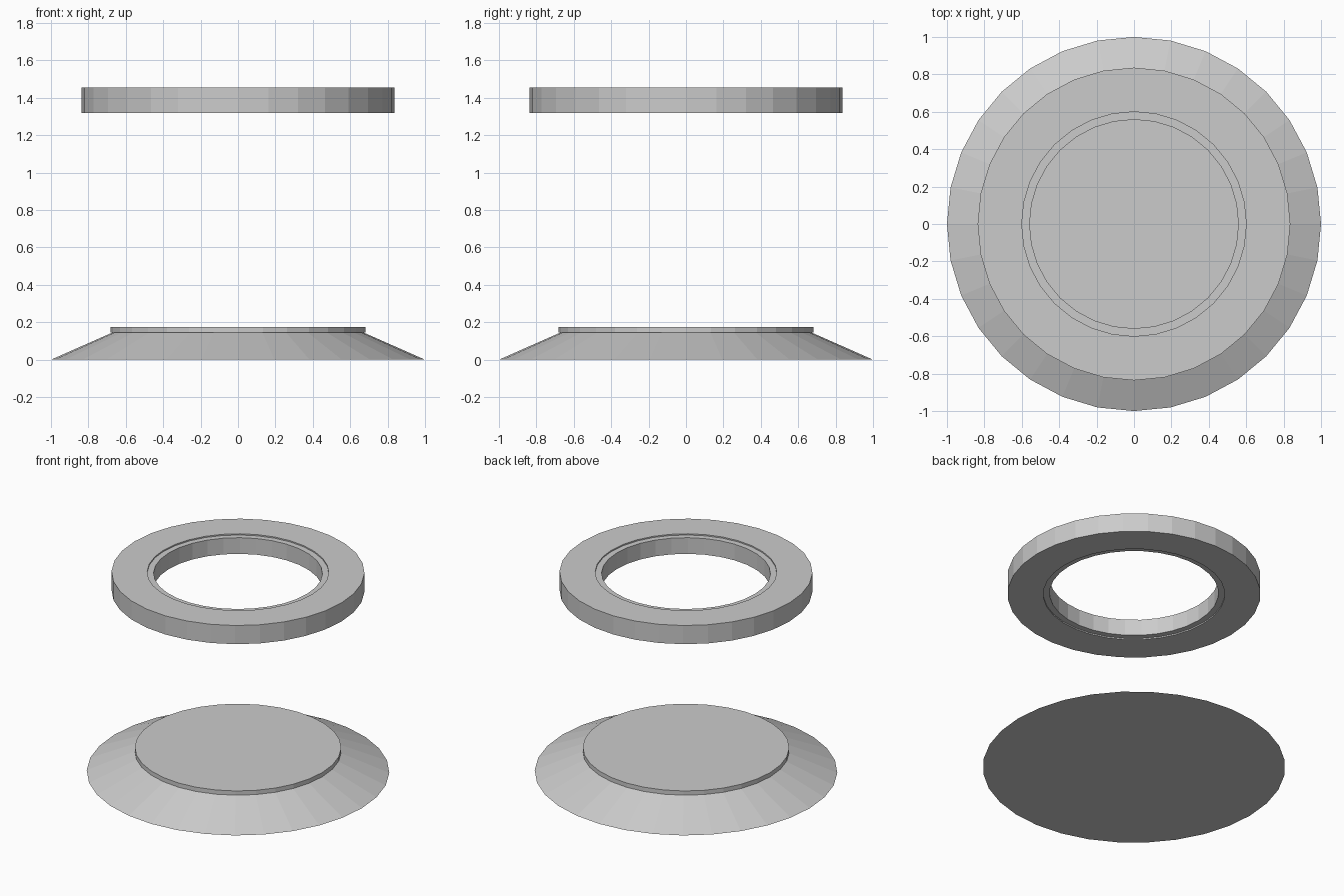
import bpy
import bmesh
from math import cos, sin, tau

SIDES = 32

cube = bpy.data.objects.get("Cube")
if cube:
    bpy.data.objects.remove(cube, do_unlink=True)

grey = bpy.data.materials.new("plain_grey")
grey.use_nodes = True
grey.diffuse_color = (0.6, 0.6, 0.6, 1)
grey.node_tree.nodes["Principled BSDF"].inputs["Base Color"].default_value = grey.diffuse_color


def lathe(name, profile, closed=False):
    """Turn a (radius, height) profile about z; open profiles get end caps."""
    bm = bmesh.new()
    rings = [[bm.verts.new((r * cos(tau * i / SIDES), r * sin(tau * i / SIDES), z))
              for i in range(SIDES)] for r, z in profile]
    pairs = list(zip(rings, rings[1:]))
    if closed:
        pairs.append((rings[-1], rings[0]))
    else:
        bm.faces.new(rings[0])
        bm.faces.new(rings[-1])
    for a, b in pairs:
        for i in range(SIDES):
            j = (i + 1) % SIDES
            bm.faces.new((a[i], a[j], b[j], b[i]))
    bmesh.ops.recalc_face_normals(bm, faces=bm.faces)
    mesh = bpy.data.meshes.new(name)
    bm.to_mesh(mesh)
    bm.free()
    mesh.materials.append(grey)
    obj = bpy.data.objects.new(name, mesh)
    bpy.context.collection.objects.link(obj)
    return obj


# Sloping foot with a thin disc on top
lathe("base", [(1.0, 0), (0.672, 0.145), (0.682, 0.145), (0.682, 0.176)])

# Floating ring with a shallow recessed lip around its hole, above and below
BOTTOM, TOP, STEP = 1.318, 1.454, 0.009
lathe("floating_ring", [
    (0.836, BOTTOM), (0.836, TOP),
    (0.6, TOP), (0.6, TOP - STEP),
    (0.558, TOP - STEP), (0.558, BOTTOM + STEP),
    (0.6, BOTTOM + STEP), (0.6, BOTTOM),
], closed=True)
